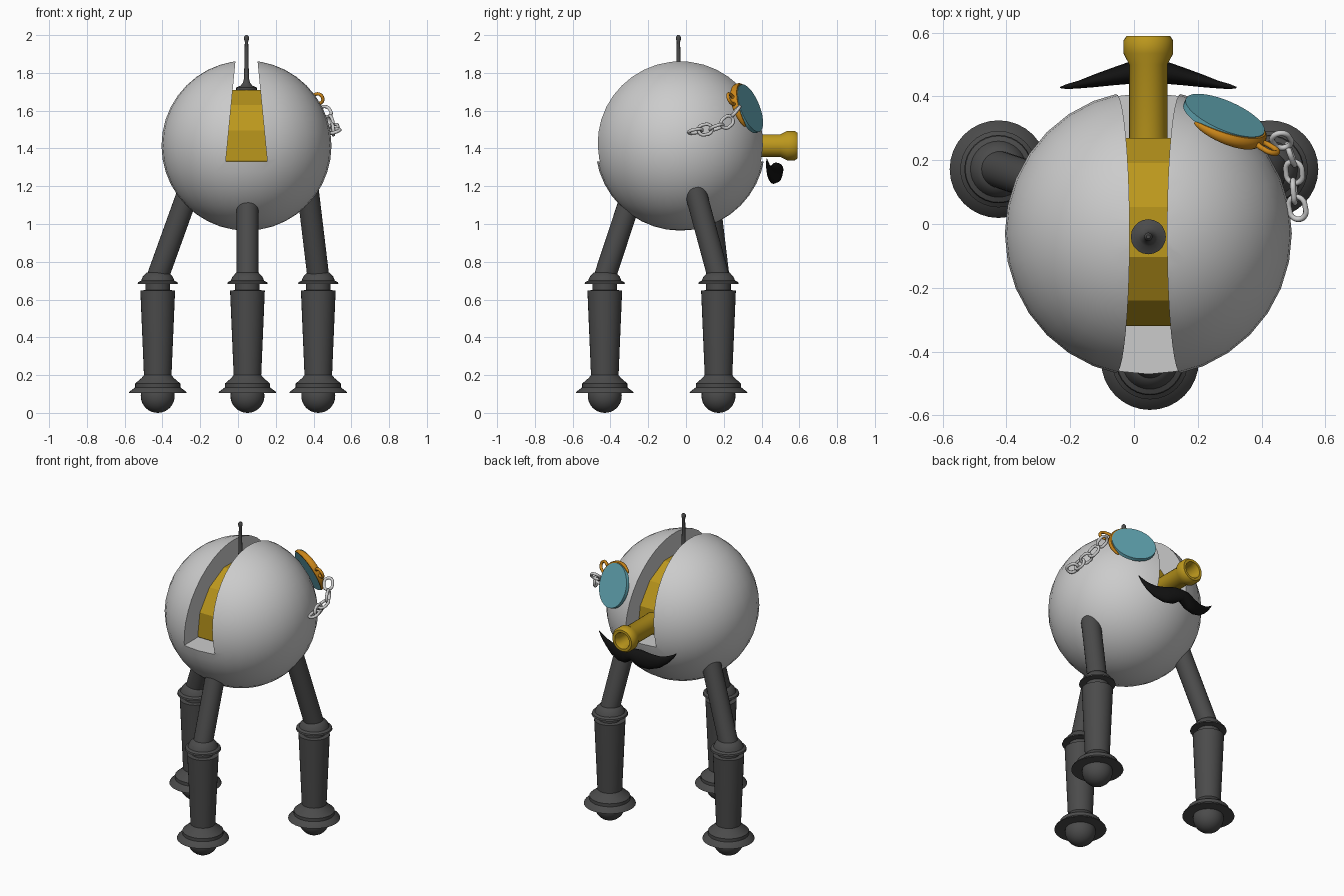
import bpy, bmesh, math
from mathutils import Vector, Matrix

if "Cube" in bpy.data.objects:
    bpy.data.objects.remove(bpy.data.objects["Cube"])


def mat(name, c):
    m = bpy.data.materials.new(name)
    m.diffuse_color = (*c, 1)
    m.use_nodes = True
    m.node_tree.nodes["Principled BSDF"].inputs["Base Color"].default_value = m.diffuse_color
    return m


DARK = mat("dark_grey", (0.07, 0.07, 0.07))
GOLD = mat("gold", (0.50, 0.31, 0.012))
ORANGE = mat("orange_brass", (0.60, 0.24, 0.01))
GLASS = mat("teal_glass", (0.12, 0.38, 0.45))
BLACK = mat("black", (0.006, 0.006, 0.006))
CX, CY, CZ = 0.045, -0.03, 1.415


def finish(name, bm, material=None, matrix=None, angle=35):
    if matrix:
        bm.transform(matrix)
    bmesh.ops.recalc_face_normals(bm, faces=bm.faces)
    me = bpy.data.meshes.new(name)
    bm.to_mesh(me)
    bm.free()
    ob = bpy.data.objects.new(name, me)
    bpy.context.collection.objects.link(ob)
    if material:
        me.materials.append(material)
    smooth(ob, angle)
    return ob


def smooth(ob, angle):
    bpy.ops.object.select_all(action='DESELECT')
    ob.select_set(True)
    bpy.context.view_layer.objects.active = ob
    if angle:
        bpy.ops.object.shade_smooth_by_angle(angle=math.radians(angle))


def skin(name, rings, material, closed=False, matrix=None, angle=35):
    """Bridge a list of equal-sized point rings into a tube."""
    bm = bmesh.new()
    vs = [[bm.verts.new(p) for p in r] for r in rings]
    n, k = len(vs[0]), len(vs)
    for i in range(k if closed else k - 1):
        a, b = vs[i], vs[(i + 1) % k]
        for j in range(n):
            bm.faces.new((a[j], a[(j + 1) % n], b[(j + 1) % n], b[j]))
    if not closed:
        bm.faces.new(vs[0])
        bm.faces.new(vs[-1])
    return finish(name, bm, material, matrix, angle)


def lathe(name, profile, material, matrix, sides=32, angle=35):
    """Revolve (radius, height) points about local z."""
    rings = [[(r * math.cos(t), r * math.sin(t), z)
              for t in (2 * math.pi * j / sides for j in range(sides))] for r, z in profile]
    return skin(name, rings, material, False, matrix, angle)


def aim(p, d):
    return Matrix.Translation(p) @ Vector(d).to_track_quat('Z', 'Y').to_matrix().to_4x4()


# Round body with a tapering slot cut over the top
bm = bmesh.new()
bmesh.ops.create_uvsphere(bm, u_segments=32, v_segments=20, radius=0.45)
body = finish("body", bm, None, Matrix.Translation((CX, CY, CZ)), None)
slot = [(-0.11, 1.33), (0.11, 1.33), (0.05, 1.95), (-0.05, 1.95)]
cutter = skin("slot_cutter", [[(CX + x, y, z) for x, z in slot] for y in (-0.7, 0.7)], None, angle=None)
cutter.hide_render = True
mod = body.modifiers.new("slot", 'BOOLEAN')
mod.operation, mod.object, mod.solver = 'DIFFERENCE', cutter, 'EXACT'
smooth(body, None)
bpy.ops.object.modifier_apply(modifier="slot")
bpy.data.objects.remove(cutter)
smooth(body, 30)

# Twelve-sided drum inside the slot
drum_m = Matrix.Translation((CX, -0.025, CZ)) @ Matrix.Rotation(math.pi / 2, 4, 'Y') @ Matrix.Rotation(math.pi / 12, 4, 'Z')
lathe("inner_drum", [(0.305, -0.108), (0.305, 0.108)], GOLD, drum_m, 12, 10)

# Barrel with flared open muzzle
lathe("barrel", [(0.06, 0.1), (0.06, 0.50), (0.078, 0.535), (0.078, 0.575), (0.068, 0.59),
                 (0.052, 0.59), (0.042, 0.56), (0.04, 0.42)], GOLD, aim((CX, 0, CZ), (0, 1, 0)))

# Antenna
lathe("antenna", [(0.055, 1.70), (0.055, 1.722), (0.03, 1.733), (0.018, 1.75), (0.013, 1.77),
                  (0.009, 1.965), (0.013, 1.978), (0.013, 1.99), (0.006, 2.0)],
      DARK, Matrix.Translation((CX, -0.04, 0)), 20)

# Three legs: ball foot, flanged shin, collar and slanted thigh
legs = {"front": ((0.05, -0.43), (0, 0.33)),
        "left": ((-0.425, 0.172), (0.36, -0.12)),
        "right": ((0.425, 0.172), (-0.12, -0.27))}
for tag, ((x, y), (sx, sy)) in legs.items():
    at = Matrix.Translation((x, y, 0))
    bm = bmesh.new()
    bmesh.ops.create_uvsphere(bm, u_segments=28, v_segments=16, radius=0.09)
    finish(tag + "_foot_ball", bm, DARK, Matrix.Translation((x, y, 0.09)))
    lathe(tag + "_shin", [(0.08, 0.105), (0.153, 0.105), (0.15, 0.112), (0.12, 0.135), (0.12, 0.155),
                          (0.085, 0.185), (0.073, 0.20), (0.092, 0.648), (0.065, 0.65), (0.065, 0.682),
                          (0.107, 0.682), (0.104, 0.692), (0.088, 0.70), (0.08, 0.72), (0.06, 0.742),
                          (0.03, 0.75)], DARK, at)
    d = Vector((sx, sy, 1)) * 0.53
    lathe(tag + "_thigh", [(0.058, 0), (0.058, d.length)], DARK, aim((x, y, 0.72), d), 24)

# Moustache: elliptical sections swept, mirrored about the barrel
half = [(0, .482, 1.288, .034, .036), (.05, .476, 1.272, .036, .054), (.11, .463, 1.262, .028, .05),
        (.17, .449, 1.268, .02, .037), (.22, .437, 1.292, .012, .024), (.255, .431, 1.319, .008, .013),
        (.277, .428, 1.343, .002, .003)]
secs = [(-a, *r) for a, *r in half[:0:-1]] + half
skin("moustache", [[(CX + a, y + ry * math.cos(t), z + rz * math.sin(t))
                    for t in (math.tau * j / 16 for j in range(16))] for a, y, z, ry, rz in secs],
     BLACK, angle=60)

# Eyeglass lens, on its own tilted plane (local x right, y up, z outward)
n = Vector((0.37, 0.86, 0.34)).normalized()
v = (Vector((0, 0, 1)) - n * n.z).normalized()
u = -n.cross(v) if n.cross(v).x < 0 else n.cross(v)
if u.x < 0:
    u = -u
C = Vector((0.282, 0.332, 1.61))
eye = Matrix((u, v, n)).transposed().to_4x4()
eye.translation = C
lathe("eyeglass_lens", [(0.134, -0.01), (0.134, 0.01)], GLASS, eye, 40)

# Tapered half rim around the upper outer edge
rings = []
for i in range(25):
    f = i / 24
    a = math.radians(-45 + 170 * f)
    w = 0.004 + 0.017 * math.sin(math.pi * f) ** 0.6
    rings.append([((0.136 + w * 0.7 * math.cos(t)) * math.cos(a), (0.136 + w * 0.7 * math.cos(t)) * math.sin(a),
                   -0.012 + w * math.sin(t)) for t in (math.tau * j / 10 for j in range(10))])
skin("eyeglass_rim", rings, ORANGE, False, eye)


def link(name, matrix, major, minor, stretch, material):
    rs = [[((major + minor * math.cos(t)) * math.cos(a) + stretch * (1 if math.cos(a) > 0 else -1),
            (major + minor * math.cos(t)) * math.sin(a), minor * math.sin(t))
           for t in (math.tau * j / 8 for j in range(8))]
          for a in (math.tau * (i + 0.5) / 24 for i in range(24))]
    skin(name, rs, material, True, matrix, 60)


# Rim loop and hanging chain
link("rim_loop", eye @ Matrix.Rotation(0.35, 4, 'Z') @ Matrix.Translation((0.172, 0, -0.012)),
     0.027, 0.009, 0.008, ORANGE)
pts = [(.463, .262, 1.595), (.492, .218, 1.54), (.502, .162, 1.512), (.502, .102, 1.5), (.512, .05, 1.492)]
for i, p in enumerate(pts):
    q0, q1 = Vector(pts[max(i - 1, 0)]), Vector(pts[min(i + 1, len(pts) - 1)])
    rot = (q1 - q0).to_track_quat('X', 'Z').to_matrix().to_4x4()
    link("chain_link_%d" % (i + 1), Matrix.Translation(p) @ rot @ Matrix.Rotation(math.radians(20 + 75 * (i % 2)), 4, 'X'),
         0.027, 0.009, 0.009, None)
